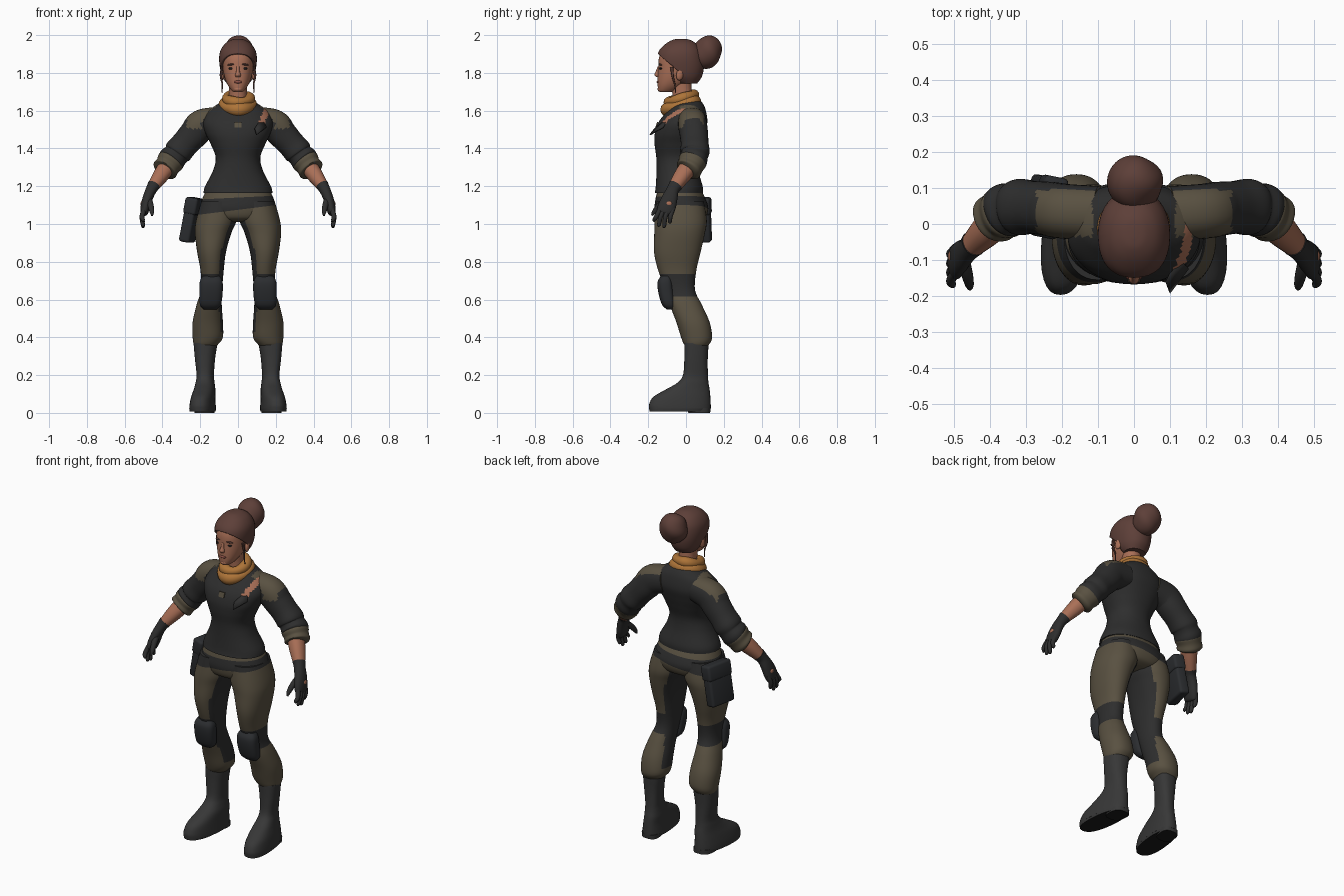
import bpy, bmesh, math
from mathutils import Vector, Matrix

if "Cube" in bpy.data.objects:
    bpy.data.objects.remove(bpy.data.objects["Cube"])

def mat(name, c):
    m = bpy.data.materials.new(name)
    m.diffuse_color = (*c, 1)
    m.use_nodes = True
    m.node_tree.nodes["Principled BSDF"].inputs["Base Color"].default_value = m.diffuse_color
    return m

DARK = mat("charcoal cloth", (0.027, 0.027, 0.027))
OLIVE = mat("olive cloth", (0.100, 0.082, 0.053))
SKIN = mat("skin", (0.40, 0.16, 0.095))
HAIR = mat("brown hair", (0.110, 0.050, 0.040))
SCARF = mat("ochre scarf", (0.42, 0.175, 0.04))
BOOT = mat("boot leather", (0.038, 0.038, 0.038))
BLACK = mat("black rubber", (0.010, 0.010, 0.010))
PAD = mat("slate pad", (0.024, 0.026, 0.029))
LIP = mat("lips", (0.26, 0.08, 0.06))

def finish(name, bm, mats, cuts=(), rule=None):
    """Slice along planes, give faces a material by rule, make the object."""
    for co, no in cuts:
        bmesh.ops.bisect_plane(bm, geom=bm.verts[:] + bm.edges[:] + bm.faces[:],
                               plane_co=co, plane_no=no)
    bmesh.ops.recalc_face_normals(bm, faces=bm.faces[:])
    bm.normal_update()
    if rule:
        for f in bm.faces:
            f.material_index = int(rule(f.calc_center_median(), f.normal))
    me = bpy.data.meshes.new(name)
    bm.to_mesh(me)
    bm.free()
    for m in mats:
        me.materials.append(m)
    ob = bpy.data.objects.new(name, me)
    bpy.context.collection.objects.link(ob)
    return ob

def smooth_path(st, sub):
    """Curve through the stations (x, y, z, rx, ry)."""
    out = []
    for i in range(len(st) - 1):
        p0, p1, p2, p3 = st[max(i - 1, 0)], st[i], st[i + 1], st[min(i + 2, len(st) - 1)]
        for k in range(sub):
            t = k / sub
            out.append([0.5 * (2*b + (c - a)*t + (2*a - 5*b + 4*c - d)*t*t
                               + (3*b - a - 3*c + d)*t**3) for a, b, c, d in zip(p0, p1, p2, p3)])
    out.append(list(st[-1]))
    return out

def tube(st, n=32, sub=5, p=2.2, perp=False, shear=0.0, side=1):
    """Loft superellipse rings, level or square to the path."""
    bm = bmesh.new()
    path = smooth_path(st, sub)
    rings = []
    for i, (x, y, z, rx, ry) in enumerate(path):
        u, v = Vector((1, 0, 0)), Vector((0, 1, 0))
        if perp:
            t = (Vector(path[min(i + 1, len(path) - 1)][:3]) - Vector(path[max(i - 1, 0)][:3])).normalized()
            v = (v - t * t.y).normalized()
            u = v.cross(t)
        ring = []
        for k in range(n):
            a = 2 * math.pi * k / n
            c, s = math.cos(a), math.sin(a)
            q = Vector((x, y, z)) + u * max(rx, .001) * math.copysign(abs(c)**(2/p), c) \
                + v * max(ry, .001) * math.copysign(abs(s)**(2/p), s)
            q.x = side * (q.x - shear * q.y)
            ring.append(bm.verts.new(q))
        rings.append(ring)
    for a, b in zip(rings, rings[1:]):
        for k in range(n):
            bm.faces.new((a[k], a[(k+1) % n], b[(k+1) % n], b[k]))
    bm.faces.new(rings[0])
    bm.faces.new(rings[-1])
    return bm

def levels(rows):
    """Rows (z, half width, front y, back y) to stations on the centre line."""
    return [(0, (a + b) / 2, z, rx, (b - a) / 2) for z, rx, a, b in rows]

def blob(name, loc, r, m, rot=(0, 0, 0)):
    bm = bmesh.new()
    bmesh.ops.create_uvsphere(bm, u_segments=20, v_segments=12, radius=1)
    bm.transform(Matrix.Diagonal((*r, 1)))
    ob = finish(name, bm, [m])
    ob.location, ob.rotation_euler = loc, rot
    return ob

# shirt body: shoulder patches and a skin tear below the left shoulder
def shirt_rule(c, n):
    if c.y < 0 and 1.53 < c.z < 1.615 and abs(c.x - .14 - .45*(c.z - 1.57)) < .017:
        return 2
    return abs(c.x) > .115 and c.z > 1.54 and -.035 < c.y < .08
finish("shirt", tube(levels([(1.165, .183, -.165, .09), (1.20, .174, -.16, .088), (1.28, .133, -.156, .066),
    (1.35, .118, -.157, .062), (1.42, .143, -.166, .082), (1.48, .172, -.165, .10), (1.54, .185, -.145, .113),
    (1.60, .155, -.098, .105), (1.64, .10, -.07, .088), (1.67, .065, -.06, .06)]), n=64, sub=8),
    [DARK, OLIVE, SKIN], rule=shirt_rule)

# torn flap and chest patch
bm = bmesh.new()
bm.faces.new([bm.verts.new(q) for q in ((.10, -.193, 1.475), (.09, -.165, 1.51), (.125, -.095, 1.56), (.152, -.125, 1.515))])
ob = finish("torn_flap", bm, [DARK])
ob.modifiers.new("thick", "SOLIDIFY").thickness = .008
bm = bmesh.new()
bmesh.ops.create_cube(bm, size=1, matrix=Matrix.Translation((0, -.154, 1.525)) @ Matrix.Rotation(-.3, 4, 'X')
                      @ Matrix.Diagonal((.035, .008, .03, 1)))
finish("chest_patch", bm, [OLIVE])

# trousers: hips with a slanted belt band, legs with dark inner panels and knee bands
belt_cuts = [((0, 0, 1.075), (-.125, 0, 1)), ((0, 0, 1.14), (-.05, 0, 1))]
def belt(c):
    return 1.075 + .125*c.x < c.z < 1.14 + .05*c.x
finish("hips", tube(levels([(1.01, .11, -.10, .06), (1.03, .17, -.15, .10), (1.08, .20, -.166, .118),
    (1.13, .19, -.162, .105), (1.18, .168, -.15, .08)]), n=48), [OLIVE, DARK], belt_cuts, lambda c, n: belt(c))

for s, tag in ((1, "left"), (-1, "right")):
    def leg_rule(c, n):
        inner = -n.x * s > (.62 if c.z > .6 else .8) and n.y > -.6 and .43 < c.z < 1.06
        return belt(c) or inner or .615 < c.z < .735
    finish(tag + "_leg", tube([(.10, -.03, 1.12, .094, .125), (.115, -.028, 1.02, .107, .138),
        (.132, -.034, .95, .096, .134), (.14, -.046, .85, .076, .123), (.137, -.046, .75, .061, .10),
        (.14, -.03, .65, .056, .078), (.153, 0, .57, .067, .085), (.16, .037, .48, .08, .088),
        (.16, .056, .40, .08, .082), (.17, .056, .362, .064, .066), (.17, .056, .35, .05, .05)],
        n=40, side=s), [OLIVE, DARK], belt_cuts + [((0, 0, .615), (0, 0, 1)), ((0, 0, .735), (0, 0, 1))], leg_rule)
    finish(tag + "_knee_pad", tube([(.148, -.08, .548, .035, .022), (.146, -.092, .575, .056, .036),
        (.143, -.105, .64, .062, .042), (.142, -.11, .695, .06, .04), (.142, -.105, .725, .045, .026)],
        p=2.8, side=s), [PAD])
    # boots with a dark sole and raised heel
    finish(tag + "_boot", tube([(.178, .055, .37, .061, .064), (.178, .055, .355, .061, .064),
        (.18, .053, .28, .052, .062), (.178, .05, .20, .045, .066), (.178, .037, .16, .049, .082),
        (.178, .01, .125, .055, .115), (.182, -.022, .085, .061, .151), (.184, -.032, .045, .066, .163),
        (.184, -.032, .02, .068, .163)], p=2.4, shear=.1, side=s), [BOOT])
    finish(tag + "_sole", tube([(.184, -.032, .022, .068, .163), (.184, -.035, .008, .066, .158)],
        p=2.4, sub=1, shear=.1, side=s), [BOOT, BLACK], rule=lambda c, n: n.z < -.7)
    finish(tag + "_heel", tube([(.184, .07, .025, .052, .06), (.184, .07, 0, .052, .058)],
        p=2.8, sub=1, shear=.1, side=s), [BOOT, BLACK], rule=lambda c, n: n.z < -.7)

    # sleeve with shoulder patch and rolled cuff
    finish(tag + "_sleeve", tube([(.10, .03, 1.545, .075, .075), (.19, .035, 1.523, .084, .076),
        (.235, .042, 1.475, .078, .075), (.28, .046, 1.425, .073, .073), (.315, .047, 1.385, .075, .078),
        (.33, .045, 1.365, .068, .071), (.352, .038, 1.34, .074, .075), (.365, .03, 1.325, .066, .068)],
        n=40, perp=True, side=s), [DARK, OLIVE],
        rule=lambda c, n: c.z > 1.505 and abs(c.x) < .27 and -.04 < c.y < .095)
    finish(tag + "_cuff", tube([(.352, .037, 1.338, .05, .05), (.357, .034, 1.332, .072, .073),
        (.373, .024, 1.308, .066, .068), (.388, .012, 1.287, .068, .068), (.394, .006, 1.279, .045, .045)],
        perp=True, side=s), [OLIVE])
    finish(tag + "_forearm", tube([(.37, .02, 1.31, .046, .048), (.41, -.02, 1.255, .042, .044),
        (.455, -.065, 1.19, .029, .032)], n=24, perp=True, side=s), [SKIN])

    # glove: wrist and palm, then fingers and thumb
    finish(tag + "_glove", tube([(.446, -.055, 1.205, .034, .037), (.46, -.07, 1.18, .029, .033),
        (.477, -.085, 1.14, .027, .041), (.489, -.10, 1.095, .026, .047), (.497, -.112, 1.06, .02, .044),
        (.50, -.115, 1.05, .01, .03)], n=24, perp=True, side=s), [DARK])
    for i, (tip_y, tip_z) in enumerate(((-.168, 1.012), (-.143, .986), (-.115, .98), (-.085, 1.002))):
        y0 = -.146 + .022 * i
        finish(f"{tag}_finger_{i + 1}", tube([(.495, y0 + .012, 1.085, .013, .013),
            (.508, (y0 + tip_y) / 2, 1.04, .013, .012), (.503, tip_y, tip_z + .01, .010, .010),
            (.502, tip_y, tip_z, .004, .004)], n=12, perp=True, side=s), [DARK])
    finish(tag + "_thumb", tube([(.475, -.095, 1.135, .018, .018), (.463, -.138, 1.10, .016, .016),
        (.456, -.168, 1.065, .012, .012), (.455, -.18, 1.045, .005, .005)], n=14, perp=True, side=s), [DARK])
    blob(tag + "_glove_opening", (s * .508, -.09, 1.108), (.008, .016, .013), SKIN)

    # ears, eyes, brows, loose hair strands
    blob(tag + "_ear", (s * .084, -.032, 1.792), (.012, .02, .032), SKIN, (-.2, 0, s * .3))
    blob(tag + "_eye", (s * .037, -.134, 1.823), (.015, .007, .006), BLACK, (0, 0, s * .3))
    blob(tag + "_brow", (s * .038, -.136, 1.844), (.02, .007, .005), HAIR, (0, s * .12, s * .35))
    finish(tag + "_hair_strand", tube([(.085, -.075, 1.83, .007, .009), (.09, -.07, 1.78, .006, .006),
        (.083, -.06, 1.74, .004, .004), (.085, -.055, 1.695, .002, .002)], n=8, perp=True, side=s), [HAIR])

# hip pouch with a lid
for name, size, off in (("pouch", (.06, .165, .235), (0, 0, 0)), ("pouch_lid", (.07, .172, .09), (0, 0, .076))):
    bm = bmesh.new()
    bmesh.ops.create_cube(bm, size=1, matrix=Matrix.Translation(off) @ Matrix.Diagonal((*size, 1)))
    bmesh.ops.bevel(bm, geom=bm.edges[:], offset=.014, segments=3, profile=.5, affect='EDGES')
    bm.transform(Matrix.Translation((-.25, .05, 1.02)) @ Matrix.Rotation(-.2, 4, 'Z') @ Matrix.Rotation(.19, 4, 'Y'))
    finish(name, bm, [PAD])

# neck, head and face
finish("neck", tube([(0, -.01, 1.62, .055, .058), (0, -.02, 1.69, .047, .052), (0, -.028, 1.77, .05, .055)]), [SKIN])
finish("head", tube(levels([(1.698, .018, -.135, -.09), (1.705, .032, -.146, -.06), (1.735, .054, -.15, -.01),
    (1.775, .071, -.15, .04), (1.825, .08, -.147, .06), (1.88, .083, -.143, .07), (1.93, .074, -.12, .06),
    (1.96, .04, -.08, .03)]), n=40), [SKIN])
finish("nose", tube([(0, -.142, 1.835, .008, .008), (0, -.147, 1.81, .009, .012), (0, -.150, 1.79, .015, .017),
    (0, -.148, 1.778, .012, .010)], n=16, p=2), [SKIN])
blob("mouth", (0, -.146, 1.752), (.023, .010, .008), LIP)
blob("chin", (0, -.135, 1.714), (.024, .016, .014), SKIN)

# hair cap trimmed along the hairline
bm = tube(levels([(1.745, .06, -.05, .06), (1.78, .084, -.13, .084), (1.83, .096, -.150, .095),
    (1.88, .10, -.153, .091), (1.92, .092, -.141, .08), (1.955, .068, -.106, .054), (1.975, .035, -.07, .02),
    (1.98, .008, -.04, -.01)]), n=48)
for co, no in (((0, -.03, 1.80), (0, .85, 1)), ((0, -.03, 1.8), (0, 1, 0))):
    bmesh.ops.bisect_plane(bm, geom=bm.verts[:] + bm.edges[:] + bm.faces[:], plane_co=co, plane_no=no)
trim = [f for f in bm.faces for c in [f.calc_center_median()] if c.y < -.03 and c.z - 1.80 + .85*(c.y + .03) < 0]
bmesh.ops.delete(bm, geom=trim, context='FACES')
ob = finish("hair", bm, [HAIR])
ob.modifiers.new("thick", "SOLIDIFY").thickness = .012

# twisted hair bun
bm = bmesh.new()
bmesh.ops.create_uvsphere(bm, u_segments=40, v_segments=24, radius=1)
for v in bm.verts:
    v.co *= 1 + .035 * math.sin(3 * math.atan2(v.co.y, v.co.x) + 4 * v.co.z) * (1 - v.co.z**2)
bm.transform(Matrix.Translation((.003, .113, 1.91)) @ Matrix.Rotation(-.35, 4, 'X') @ Matrix.Diagonal((.077, .075, .09, 1)))
finish("hair_bun", bm, [HAIR])

# scarf: two wavy tilted folds, higher at the back
for name, R, r, z in (("scarf_lower", .068, .034, 1.628), ("scarf_upper", .060, .028, 1.664)):
    bm = bmesh.new()
    grid = []
    for i in range(40):
        a = 2 * math.pi * i / 40
        w = r * (1 + .12 * math.sin(3 * a + z * 50))
        grid.append([bm.verts.new((math.cos(a) * (R + w * math.cos(b)),
                                   math.sin(a) * (R + .006 + w * math.cos(b)) - .024,
                                   z + w * math.sin(b) + .33 * R * math.sin(a)))
                     for b in [2 * math.pi * j / 14 for j in range(14)]])
    for i in range(40):
        for j in range(14):
            g, h, k = grid[i], grid[(i + 1) % 40], (j + 1) % 14
            bm.faces.new((g[j], h[j], h[k], g[k]))
    finish(name, bm, [SCARF])

# smooth shading with crisp edges
for ob in bpy.context.collection.objects:
    ob.select_set(True)
    bpy.context.view_layer.objects.active = ob
bpy.ops.object.shade_smooth_by_angle(angle=math.radians(45))
